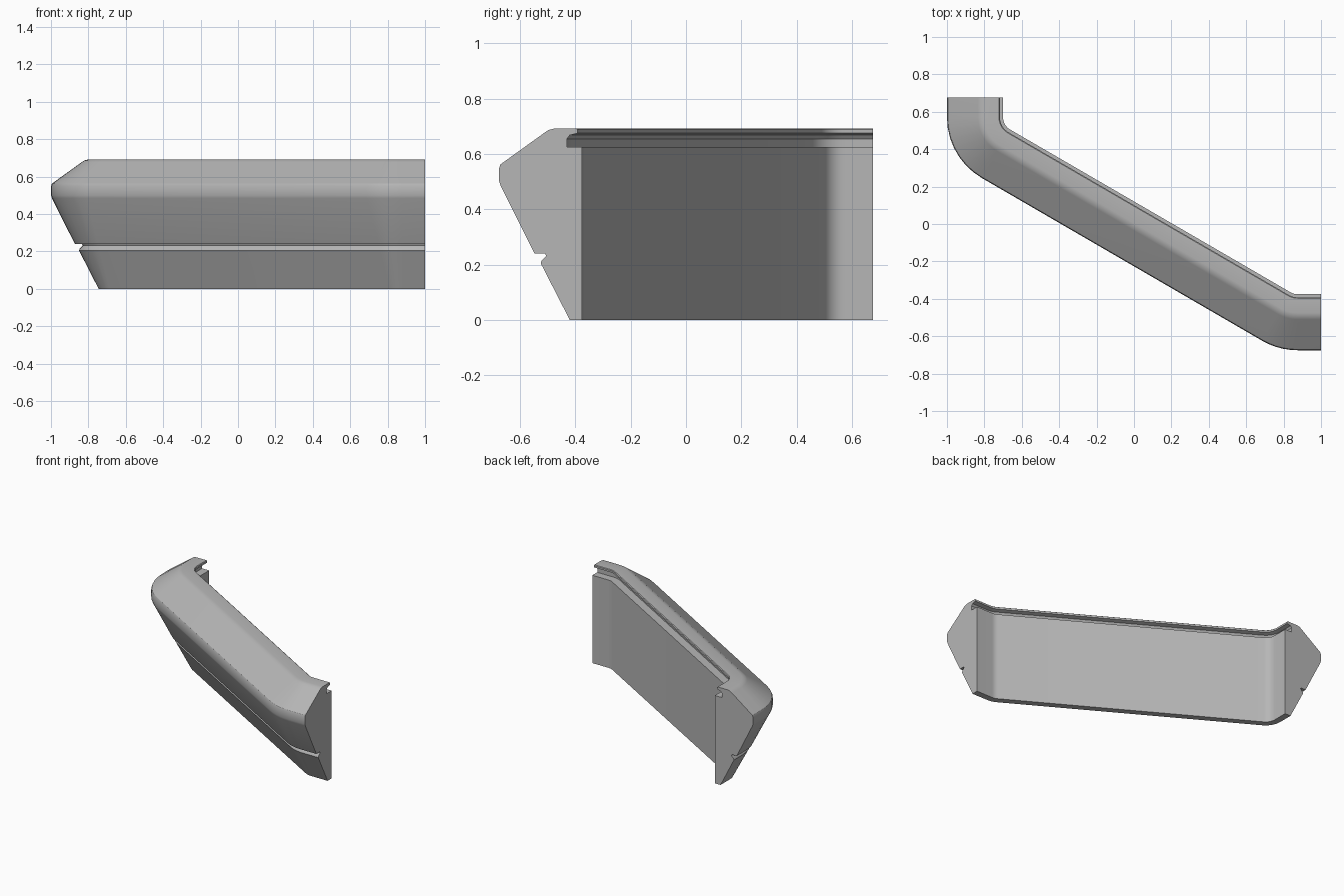
import bpy, bmesh
from math import sin, cos, radians

if "Cube" in bpy.data.objects:
    bpy.data.objects.remove(bpy.data.objects["Cube"])

# Cross-section: (distance outward from inner wall, height)
PROFILE = [(0, 0), (.045, 0), (.150, .205), (.147, .215), (.130, .232), (.134, .24), (.172, .24),
           (.295, .485), (.3, .50), (.3, .55), (.295, .563), (.135, .678), (.122, .687), (.10, .692),
           (.022, .692), (.017, .688), (.017, .675), (.045, .668), (.055, .655), (.055, .625), (0, .625)]
INNER_R = .075


def bend(cx, cy, start, end, steps):
    """Stations round a corner: (inner point, outward direction)."""
    out = []
    for i in range(steps + 1):
        a = radians(start + (end - start) * i / steps)
        n = (cos(a), sin(a))
        out.append(((cx + INNER_R * n[0], cy + INNER_R * n[1]), n))
    return out


# Path: short back leg, 60 degree bend, long diagonal, 30 degree bend, short end leg
stations = [((-.7, .675), (-1, 0))]
stations += bend(-.625, .57, 180, 240, 7)
stations += bend(.874, -.30, 240, 270, 5)
stations += [((1, -.375), (0, -1))]

# Sweep the section and close both ends
bm = bmesh.new()
rings = [[bm.verts.new((p[0] + n[0] * d, p[1] + n[1] * d, z)) for d, z in PROFILE]
         for p, n in stations]
for a, b in zip(rings, rings[1:]):
    for i in range(len(PROFILE)):
        j = (i + 1) % len(PROFILE)
        bm.faces.new((a[i], a[j], b[j], b[i]))
bm.faces.new(rings[0])
bm.faces.new(rings[-1])
bmesh.ops.recalc_face_normals(bm, faces=bm.faces)
mesh = bpy.data.meshes.new("angled_side_panel")
bm.to_mesh(mesh)
bm.free()
panel = bpy.data.objects.new("angled_side_panel", mesh)
bpy.context.collection.objects.link(panel)

# Dark metal grey
metal = bpy.data.materials.new("dark_metal")
metal.diffuse_color = (.47, .47, .47, 1)
metal.use_nodes = True
metal.node_tree.nodes["Principled BSDF"].inputs["Base Color"].default_value = metal.diffuse_color
mesh.materials.append(metal)

# Smooth bends, crisp creases
bpy.context.view_layer.objects.active = panel
panel.select_set(True)
bpy.ops.object.shade_smooth_by_angle(angle=radians(30))
